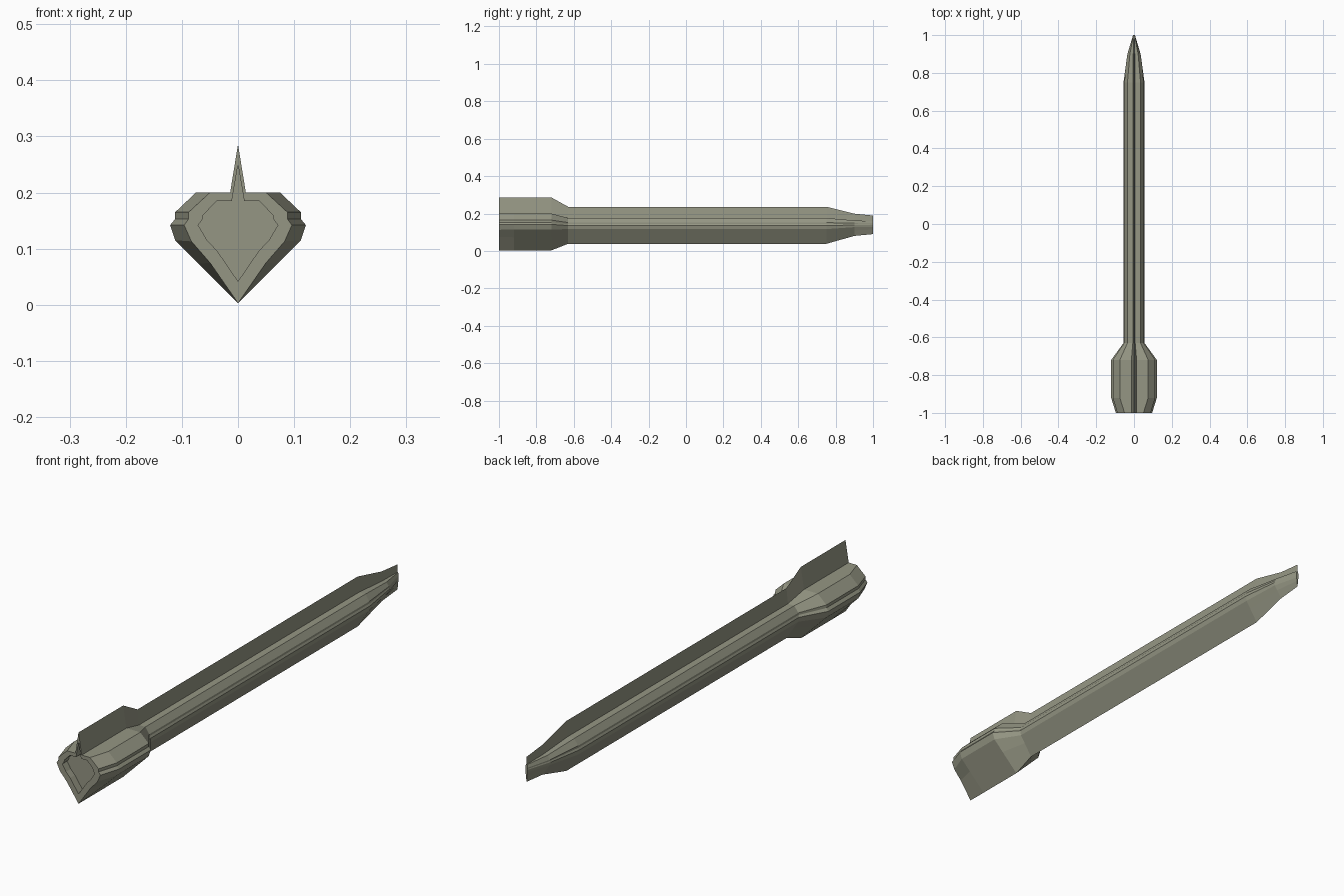
import bpy, bmesh

if "Cube" in bpy.data.objects:
    bpy.data.objects.remove(bpy.data.objects["Cube"])

paint = bpy.data.materials.new("olive_grey")
paint.diffuse_color = (0.30, 0.305, 0.23, 1)
paint.use_nodes = True
paint.node_tree.nodes["Principled BSDF"].inputs["Base Color"].default_value = paint.diffuse_color

# Half cross-sections (x, z), from keel to fin tip
FULL = [(0, 0.003), (0.07, 0.073), (0.112, 0.115), (0.121, 0.142), (0.112, 0.153),
        (0.112, 0.165), (0.075, 0.2), (0.014, 0.2), (0, 0.286)]
TAIL = [(0, 0.003), (0.05, 0.075), (0.083, 0.113), (0.096, 0.142), (0.088, 0.153),
        (0.088, 0.165), (0.05, 0.2), (0.014, 0.2), (0, 0.286)]
INSET = [(0, 0.042), (0.037, 0.096), (0.055, 0.115), (0.071, 0.142), (0.064, 0.151),
         (0.062, 0.160), (0.038, 0.185), (0.011, 0.185), (0, 0.25)]


def scaled(sx, sz, z0):
    return [(x * sx, z0 + z * sz) for x, z in FULL]


# Stations along the length, tail recess to nose blade
stations = [
    (-0.97, INSET), (-1.0, INSET), (-1.0, TAIL), (-0.92, FULL), (-0.72, FULL),
    (-0.63, scaled(0.46, 0.70, 0.036)), (0.75, scaled(0.46, 0.70, 0.036)),
    (0.90, scaled(0.29, 0.42, 0.079)), (1.0, scaled(0.04, 0.35, 0.089)),
]

bm = bmesh.new()
rings = []
for y, half in stations:
    loop = half + [(-x, z) for x, z in half[-2:0:-1]]
    rings.append([bm.verts.new((x, y, z)) for x, z in loop])

# Hull skin
for a, b in zip(rings, rings[1:]):
    n = len(a)
    for i in range(n):
        j = (i + 1) % n
        bm.faces.new((a[i], a[j], b[j], b[i]))

# Recessed tail plate and nose edge
bm.faces.new(rings[0])
bm.faces.new(rings[-1])
bmesh.ops.recalc_face_normals(bm, faces=bm.faces)

mesh = bpy.data.meshes.new("hull")
bm.to_mesh(mesh)
bm.free()
mesh.materials.append(paint)
hull = bpy.data.objects.new("hull", mesh)
bpy.context.collection.objects.link(hull)
